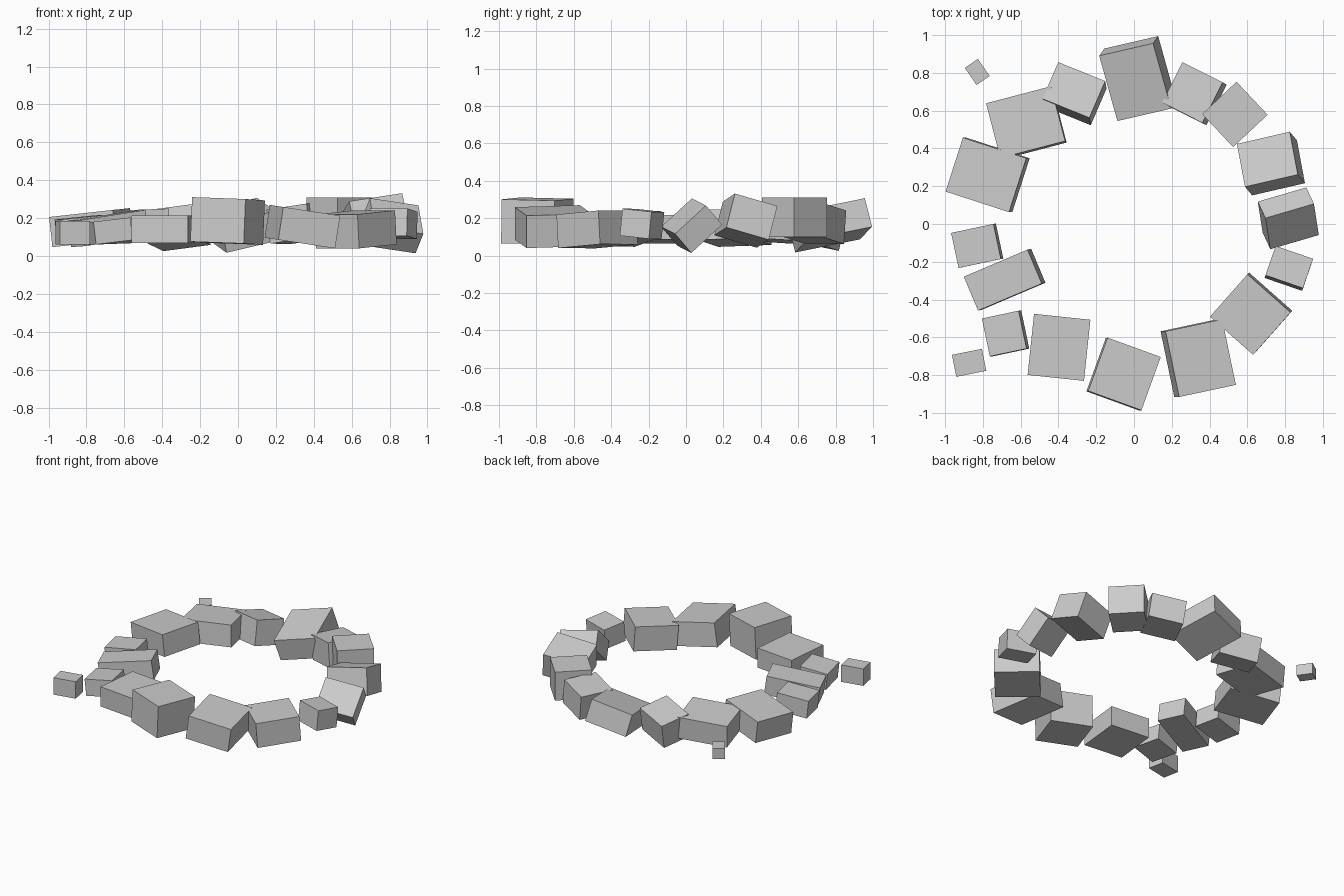
import bpy
from mathutils import Vector, Matrix
from math import cos, sin, radians

grey = bpy.data.materials.new("stone grey")
grey.diffuse_color = (0.6, 0.6, 0.6, 1)


def stone(name, center, size, yaw, tilt=(0, 0)):
    """Box whose top normal leans by tilt and whose long edges follow yaw seen from above."""
    n = Vector((*tilt, (1 - tilt[0] ** 2 - tilt[1] ** 2) ** 0.5))
    c, s = cos(radians(yaw)), sin(radians(yaw))
    x = Vector((c, s, -(n.x * c + n.y * s) / n.z)).normalized()
    rot = Matrix((x, n.cross(x), n)).transposed().to_4x4()
    bpy.ops.mesh.primitive_cube_add(size=1)
    o = bpy.context.object
    o.name = name
    o.matrix_world = Matrix.Translation(center) @ rot @ Matrix.Diagonal((*size, 1))
    o.data.materials.append(grey)


# loose pebbles outside the ring
stone("pebble_back", (-.83, .805, .12), (.084, .11, .08), 34.7)
stone("pebble_front", (-.873, -.735, .122), (.162, .118, .125), 11.3)

# ring of tumbled stones: centre, size, yaw, lean of the top
ring = [
    ((-.775, .26, .15), (.355, .30, .16), -18, (-.11, 0)),
    ((-.57, .535, .155), (.355, .30, .16), 14.7, (-.05, .05)),
    ((-.315, .69, .15), (.27, .215, .18), -22, (-.04, .22)),
    ((.02, .77, .162), (.30, .365, .16), 13, (-.17, -.24)),
    ((.32, .69, .17), (.24, .24, .18), -26.6, (-.12, .07)),
    ((.534, .58, .205), (.24, .25, .21), -46.8, (0, 0)),
    ((.725, .32, .187), (.29, .24, .19), 13, (-.2, .24)),
    ((.817, .03, .16), (.27, .225, .14), 16.3, (.29, -.62)),
    ((.82, -.235, .17), (.21, .165, .145), -19, (.03, .1)),
    ((.62, -.475, .14), (.305, .30, .18), -41.5, (-.05, -.05)),
    ((.34, -.71, .155), (.31, .355, .175), 12, (.15, 0)),
    ((-.055, -.795, .185), (.30, .30, .235), -20, (.04, .01)),
    ((-.397, -.653, .142), (.30, .325, .145), -6, (0, 0)),
    ((-.68, -.58, .13), (.20, .205, .12), 12, (-.12, 0)),
    ((-.685, -.295, .145), (.37, .195, .14), 23, (-.14, -.03)),
    ((-.83, -.115, .14), (.23, .19, .13), 12, (-.1, -.02)),
]
for i, args in enumerate(ring):
    stone(f"ring_stone_{i + 1}", *args)
